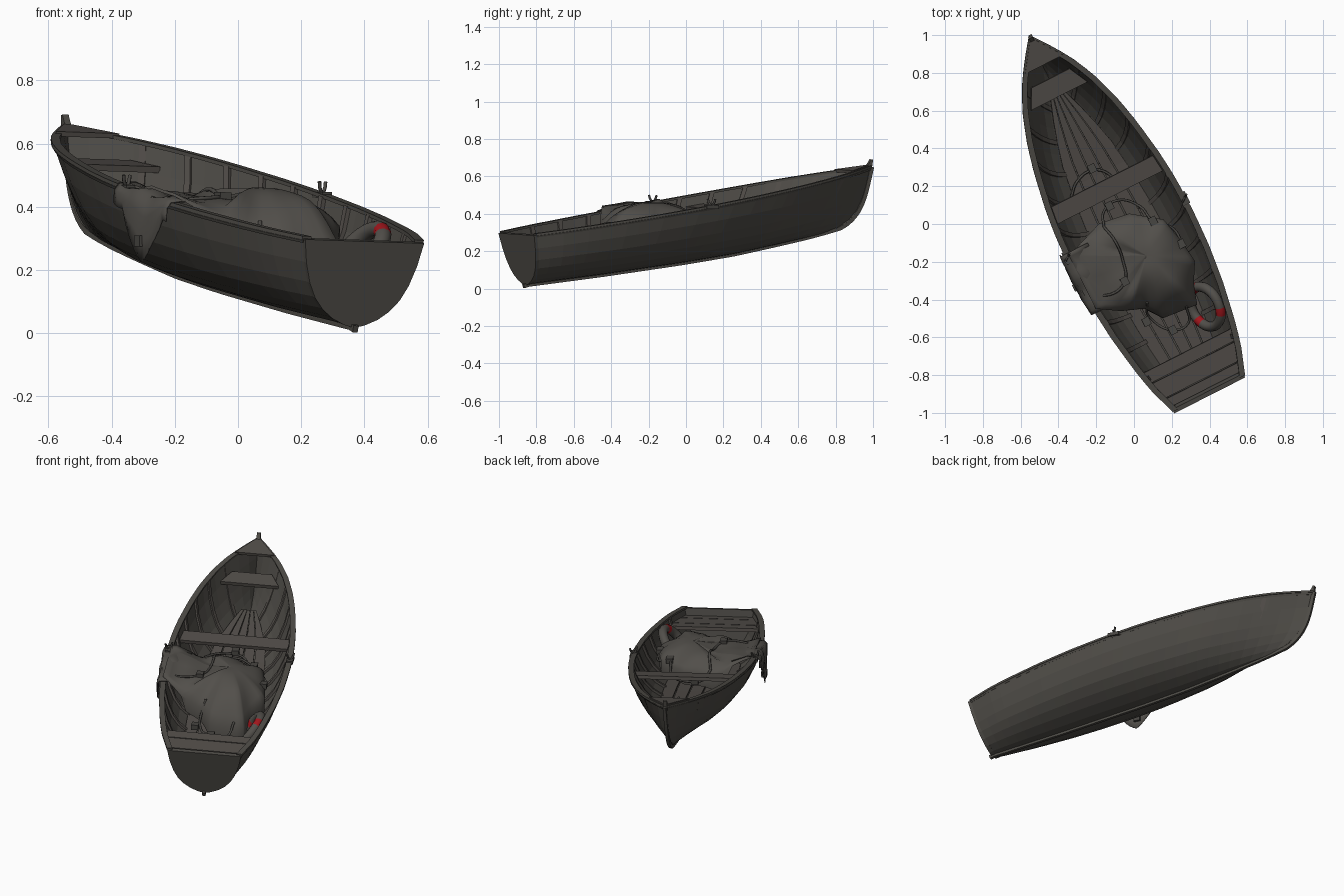
import bpy, bmesh, math
from mathutils import Matrix, Vector
from mathutils.bvhtree import BVHTree

if "Cube" in bpy.data.objects:
    bpy.data.objects.remove(bpy.data.objects["Cube"])

# Boat is built with x = starboard, y = forward from the transom, then turned as a whole
M = (Matrix.Translation((0.388, -0.901, 0)) @ Matrix.Rotation(math.radians(26.9), 4, 'Z')
     @ Matrix.Rotation(0.03, 4, 'Y'))


def mat(name, r, g, b):
    m = bpy.data.materials.new(name)
    m.diffuse_color = (r, g, b, 1)
    m.use_nodes = True
    m.node_tree.nodes["Principled BSDF"].inputs["Base Color"].default_value = m.diffuse_color
    return m


HULL = mat("dark hull paint", .076, .071, .062)
WOOD = mat("weathered wood", .084, .075, .067)
CLOTH = mat("grey canvas", .084, .078, .069)
ROPE = mat("dark rope", .064, .060, .054)
RED = mat("red band", .36, .008, .012)


def lerp_table(tab, x):
    if x <= tab[0][0]:
        return tab[0][1]
    for (a, p), (b, q) in zip(tab, tab[1:]):
        if x <= b:
            return p + (q - p) * (x - a) / (b - a)
    return tab[-1][1]


BEAM = [(0, .209), (.16, .264), (.3, .294), (.5, .327), (.7, .347), (.9, .354), (1.1, .348), (1.25, .333),
        (1.45, .300), (1.6, .266), (1.75, .218), (1.88, .160), (2.0, .086), (2.11, .004)]
KEEL = [(.06, .022), (.5, .074), (1.0, .14), (1.3, .186), (1.57, .24), (1.75, .278), (1.85, .303)]
PROF = [(0, 0), (.03, .17), (.1, .38), (.2, .56), (.33, .71), (.5, .83), (.73, .93), (1, 1)]
LEN = 2.11


def sheer(s):
    return .293 + .17 * s - .012 * math.sin(math.pi * s / LEN)


def hull_pt(v, f, side=1, k=1.0):
    """Point on the hull: v along the boat, f up the side, k shrinks towards the inside."""
    sk, st = .06 + 1.79 * v, LEN * v
    zk, zs = lerp_table(KEEL, sk), sheer(st)
    vee = max(0, (v - .75) / .25) * .6
    t = lerp_table(BEAM, st) * ((1 - vee) * lerp_table(PROF, f) + vee * f ** .75)
    s = sk + (st - sk) * f + .1 * math.sin(math.pi * f ** .55) * v ** 6
    return Vector((side * t * k, s, zs + (zk + (zs - zk) * f - zs) * k))


def half(s, z):
    f = v = .5
    for _ in range(6):
        v = min(1, max(0, (s - .06 * (1 - f)) / (1.79 + .32 * f)))
        zk, zs = lerp_table(KEEL, .06 + 1.79 * v), sheer(LEN * v)
        f = min(1, max(0, (z - zk) / (zs - zk)))
    return hull_pt(v, f).x


def obj(name, verts, faces, m, thick=0, offset=-1, smooth=False):
    me = bpy.data.meshes.new(name)
    me.from_pydata([tuple(v) for v in verts], [], faces)
    me.materials.append(m)
    if smooth:
        me.shade_smooth()
    ob = bpy.data.objects.new(name, me)
    bpy.context.collection.objects.link(ob)
    if thick:
        mod = ob.modifiers.new("thickness", 'SOLIDIFY')
        mod.thickness, mod.offset = thick, offset
    ob.matrix_world = M
    return ob


def grid(name, rows, m, thick=0, offset=-1, smooth=False):
    n = len(rows[0])
    faces = [(i * n + j, (i + 1) * n + j, (i + 1) * n + j + 1, i * n + j + 1)
             for i in range(len(rows) - 1) for j in range(n - 1)]
    return obj(name, [p for r in rows for p in r], faces, m, thick, offset, smooth)


def rope(name, pts, m=ROPE, r=.007):
    cu = bpy.data.curves.new(name, 'CURVE')
    cu.dimensions, cu.bevel_depth, cu.bevel_resolution, cu.resolution_u = '3D', r, 1, 5
    cu.use_fill_caps = True
    sp = cu.splines.new('BEZIER')
    sp.bezier_points.add(len(pts) - 1)
    for b, p in zip(sp.bezier_points, pts):
        b.co = p
        b.handle_left_type = b.handle_right_type = 'AUTO'
    cu.materials.append(m)
    ob = bpy.data.objects.new(name, cu)
    bpy.context.collection.objects.link(ob)
    ob.matrix_world = M


def box(name, c, size, m):
    verts = [(c[0] + x * size[0] / 2, c[1] + y * size[1] / 2, c[2] + z * size[2] / 2)
             for x in (-1, 1) for y in (-1, 1) for z in (-1, 1)]
    obj(name, verts, [(0, 1, 3, 2), (4, 6, 7, 5), (0, 4, 5, 1), (2, 3, 7, 6), (0, 2, 6, 4), (1, 5, 7, 3)], m)


# Hull shell
fs = [f for f, _ in PROF]
cols = [(-1, f) for f in reversed(fs)] + [(1, f) for f in fs[1:]]
grid("hull", [[hull_pt(i / 30, f, sd) for sd, f in cols] for i in range(31)], HULL, .014)
# Transom
tr = [hull_pt(0, f, sd, 1.01) for sd, f in cols]
obj("transom", tr, [tuple(range(len(tr)))], HULL, .024, 0)
# Keel and stem
line = [Vector((0, .035, .014))] + [hull_pt(i / 16, 0) for i in range(17)] + [hull_pt(1, i / 16) for i in range(1, 17)]
grid("keel_and_stem", [[p + Vector((-.009, 0, 0)), p + Vector((.009, 0, 0))] for p in line], HULL, .022, .1)
# Stem head
prof = [(2.06, .63), (2.106, .63), (2.112, .66), (2.116, .69), (2.105, .692), (2.092, .67)]
n = len(prof)
obj("stem_head", [(x, s, z) for x in (-.011, .011) for s, z in prof],
    [tuple(range(n)), tuple(range(2 * n - 1, n - 1, -1))] +
    [(i, i + n, (i + 1) % n + n, (i + 1) % n) for i in range(n)], HULL)
# Gunwale caps and rubbing strakes
for side, nm in ((-1, "port"), (1, "starboard")):
    cap, rub = [], []
    for i in range(31):
        p = hull_pt(i / 30, 1, side)
        q = hull_pt(i / 30, .94, side)
        cap.append([Vector((side * max(0, abs(p.x) - .026), p.y, p.z + .002)), p + Vector((side * .006, 0, .002))])
        rub.append([p + Vector((side * .002, 0, -.004)), q + Vector((side * .002, 0, .004))])
    grid(nm + "_gunwale", cap, HULL, .012, 0)
    grid(nm + "_rubbing_strake", rub, HULL, .006, 0)
# Ribs
for i in range(10):
    v = .1 + i * .087
    rows = [[hull_pt(v + d, f, sd, .94) for sd, f in cols] for d in (-.006, .006)]
    grid("rib_%d" % i, rows, WOOD, .016, 0)
# Floor boards running forward and closing in
for k in range(5):
    rows = []
    for i in range(15):
        s = .12 + i * .118
        z = lerp_table(KEEL, s) + .07
        w = (half(s, z) - .012) * .4
        rows.append([(w * (k - 2.5 + .05), s, z), (w * (k - 1.5 - .05), s, z)])
    grid("floor_board_%d" % k, rows, WOOD, .012)


# Seats, stern bench and breasthook
def plank(name, s0, s1, drop, thick=.02):
    rows = []
    for s in (s0, s1):
        z = sheer(s) - drop
        w = max(0, half(s, z) - .003)
        rows.append([(-w, s, z), (w, s, z)])
    grid(name, rows, WOOD, thick)


plank("front_seat", 1.765, 1.87, .075)
plank("middle_seat", 1.165, 1.26, .07)
plank("stern_bench_front", .19, .255, .06)
plank("stern_bench_middle", .085, .184, .06)
plank("stern_bench_back", .03, .079, .06)
plank("breasthook", 1.95, 2.09, .002, .016)

# Canvas heap: rings from the peak out to an irregular rim
RIM = [(-.335, .985, .475), (-.112, 1.065, .37), (.053, 1.04, .38), (.2, .93, .39), (.236, .777, .36),
       (.25, .657, .33), (.19, .55, .30), (.16, .447, .25), (-.034, .465, .25), (-.10, .555, .3),
       (-.22, .60, .36), (-.335, .67, .43)]
rim = []
for a, b in zip(RIM, RIM[1:] + RIM[:1]):
    rim += [Vector(a).lerp(Vector(b), j / 4) for j in range(4)]
peak = Vector((.03, .8, .46))
rows = []
for i in range(11):
    q = i / 10
    ring = []
    for j, p in enumerate(rim + rim[:1]):
        r = peak.lerp(p, q)
        r.z = peak.z + (p.z - peak.z) * q ** 3
        r.z += q * (.009 * math.sin(31 * r.x + 9 * r.y) + .007 * math.sin(27 * r.y - 14 * r.x))
        if p.x < -.2:
            r.z -= .035 * math.sin(math.pi * q)
        ring.append(r)
    rows.append(ring)
# a hem hanging down inside the boat
rows.append([Vector((p.x, p.y, p.z - (.08 if p.x > -.2 else .01))) for p in rows[-1]])
heap = grid("canvas_heap", rows, CLOTH, smooth=True)
bvh = BVHTree.FromPolygons([v.co.copy() for v in heap.data.vertices],
                           [tuple(p.vertices) for p in heap.data.polygons])

# Canvas flap hanging over the port side
rows = []
for i in range(17):
    a = i / 16
    s = .65 + .35 * a
    z = sheer(s) + .018 + .006 * math.sin(a * 13)
    deep = .07 + .15 * max(0, 1 - abs(a - .45) / .36) ** .6
    t = -half(s, sheer(s)) - .014
    wav = .003 * math.sin(a * 19)
    rows.append([(t + .15, s, z - .035), (t + .06, s, z), (t, s, z - .006), (t - .014 + wav, s, z - .35 * deep),
                 (t - .012 - wav, s + .01, z - .7 * deep), (t - .012 + wav, s + .01, z - deep)])
grid("canvas_flap", rows, CLOTH, .005, smooth=True)


# Ropes, given in plan view and dropped on the canvas
def on_top(x, y, low):
    p = M.inverted() @ Vector((x, y, 0))
    hit = bvh.ray_cast(Vector((p.x, p.y, 2)), Vector((0, 0, -1)))[0]
    return Vector((p.x, p.y, hit.z + .003 if hit else low))


PATHS = {
    "rope_across": ([(-.17, -.02), (-.11, -.1), (-.07, -.2), (-.06, -.31), (-.14, -.38), (-.27, -.36)], .4),
    "rope_front": ([(-.17, -.02), (-.17, .06), (-.1, .12), (.02, .09), (.09, .01), (.2, -.03), (.25, -.12)], .36),
    "rope_coil": ([(-.34, .14), (-.31, .22), (-.23, .28), (-.14, .26), (-.1, .2)], .29),
    "rope_stern": ([(.06, -.42), (.08, -.5), (.2, -.565), (.28, -.53), (.27, -.44)], .22)}
for nm, (pts, low) in PATHS.items():
    rope(nm, [on_top(x, y, low) for x, y in pts])
# Buckles
for i, (x, y) in enumerate([(-.23, .29), (-.14, .09), (.09, .01), (.24, -.11), (-.06, -.31), (.06, -.52), (.2, -.565)]):
    box("buckle_%d" % i, on_top(x, y, (.3, .36, .4, .38, .4, .22, .22)[i]), (.04, .045, .03), ROPE)
box("flap_buckle", (-.372, .82, .28), (.03, .04, .035), ROPE)

# Oarlocks
for side, nm in ((-1, "port"), (1, "starboard")):
    x, s = side * (half(.98, sheer(.98)) - .004), .98
    z = sheer(s)
    box(nm + "_oarlock_block", (x, s, z), (.035, .07, .02), ROPE)
    rope(nm + "_oarlock", [(x - .018, s - .014, z + .042), (x - .012, s - .008, z + .02), (x, s, z + .008),
                           (x + .012, s + .008, z + .02), (x + .018, s + .014, z + .042)], ROPE, .006)

# Life ring leaning on the starboard side, with red bands
bpy.ops.mesh.primitive_torus_add(major_radius=.113, minor_radius=.027, major_segments=36, minor_segments=10)
ring = bpy.context.object
ring.name = "life_ring"
ring.data.materials.append(CLOTH)
ring.data.materials.append(RED)
for p in ring.data.polygons:
    a = math.degrees(math.atan2(p.center.y, p.center.x)) % 120
    p.material_index = 1 if 78 < a < 98 else 0
ring.data.shade_smooth()
ring.matrix_world = M @ Matrix.Translation((.193, .418, .247)) @ Matrix.Rotation(math.radians(-53), 4, 'Y')
